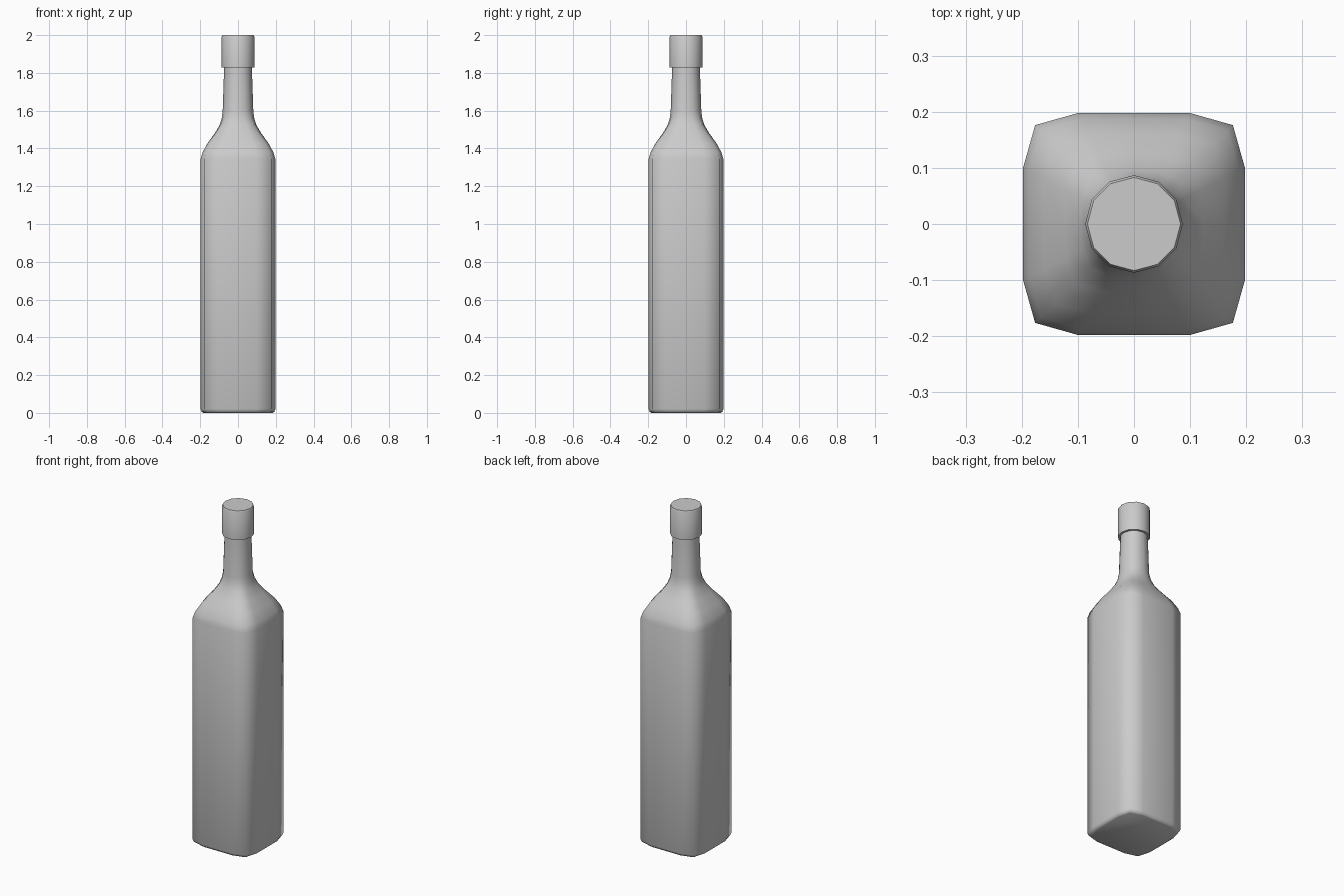
import bpy, bmesh, math

cube = bpy.data.objects.get("Cube")
if cube:
    bpy.data.objects.remove(cube)

grey = bpy.data.materials.new("plain grey")
grey.use_nodes = True
colour = (0.6, 0.6, 0.6, 1)
grey.diffuse_color = colour
grey.node_tree.nodes["Principled BSDF"].inputs["Base Color"].default_value = colour


def loft(name, rings, angle):
    """Skin a stack of (z, outline) rings and close both ends."""
    bm = bmesh.new()
    loops = [[bm.verts.new((x, y, z)) for x, y in pts] for z, pts in rings]
    n = len(loops[0])
    for a, b in zip(loops, loops[1:]):
        for i in range(n):
            j = (i + 1) % n
            bm.faces.new((a[i], a[j], b[j], b[i]))
    bm.faces.new(loops[0][::-1])
    bm.faces.new(loops[-1])
    mesh = bpy.data.meshes.new(name)
    bm.to_mesh(mesh)
    bm.free()
    mesh.materials.append(grey)
    ob = bpy.data.objects.new(name, mesh)
    bpy.context.collection.objects.link(ob)
    bpy.ops.object.select_all(action='DESELECT')
    ob.select_set(True)
    bpy.context.view_layer.objects.active = ob
    bpy.ops.object.shade_smooth_by_angle(angle=math.radians(angle))
    return ob


def circle(r):
    return [(r * math.cos(i * math.pi / 6), r * math.sin(i * math.pi / 6)) for i in range(12)]


# One quarter of the rounded square, as fractions of its half width
QUARTER = [(1, 0), (1, 0.5), (0.89, 0.89), (0.5, 1)]


def outline(half, squareness):
    """Blend from a circle (0) to the rounded square (1)."""
    pts = []
    for turn in range(4):
        c, s = math.cos(turn * math.pi / 2), math.sin(turn * math.pi / 2)
        for x, y in QUARTER:
            d = half * (squareness + (1 - squareness) / math.hypot(x, y))
            pts.append((d * (x * c - y * s), d * (x * s + y * c)))
    return pts


# Bottle: square body, curved shoulder, round neck (height, half width, squareness)
PROFILE = [(0, 0.183, 1), (0.006, 0.192, 1), (0.02, 0.198, 1), (1.345, 0.198, 1),
           (1.38, 0.187, 1), (1.43, 0.16, 0.95), (1.48, 0.123, 0.8), (1.525, 0.097, 0.5),
           (1.56, 0.086, 0.2), (1.6, 0.081, 0), (1.84, 0.073, 0)]
loft("bottle", [(z, outline(h, q)) for z, h, q in PROFILE], 60)

# Cap: twelve-sided sleeve with a softened top edge
loft("cap", [(1.828, circle(0.087)), (1.992, circle(0.087)), (2.0, circle(0.083))], 40)
